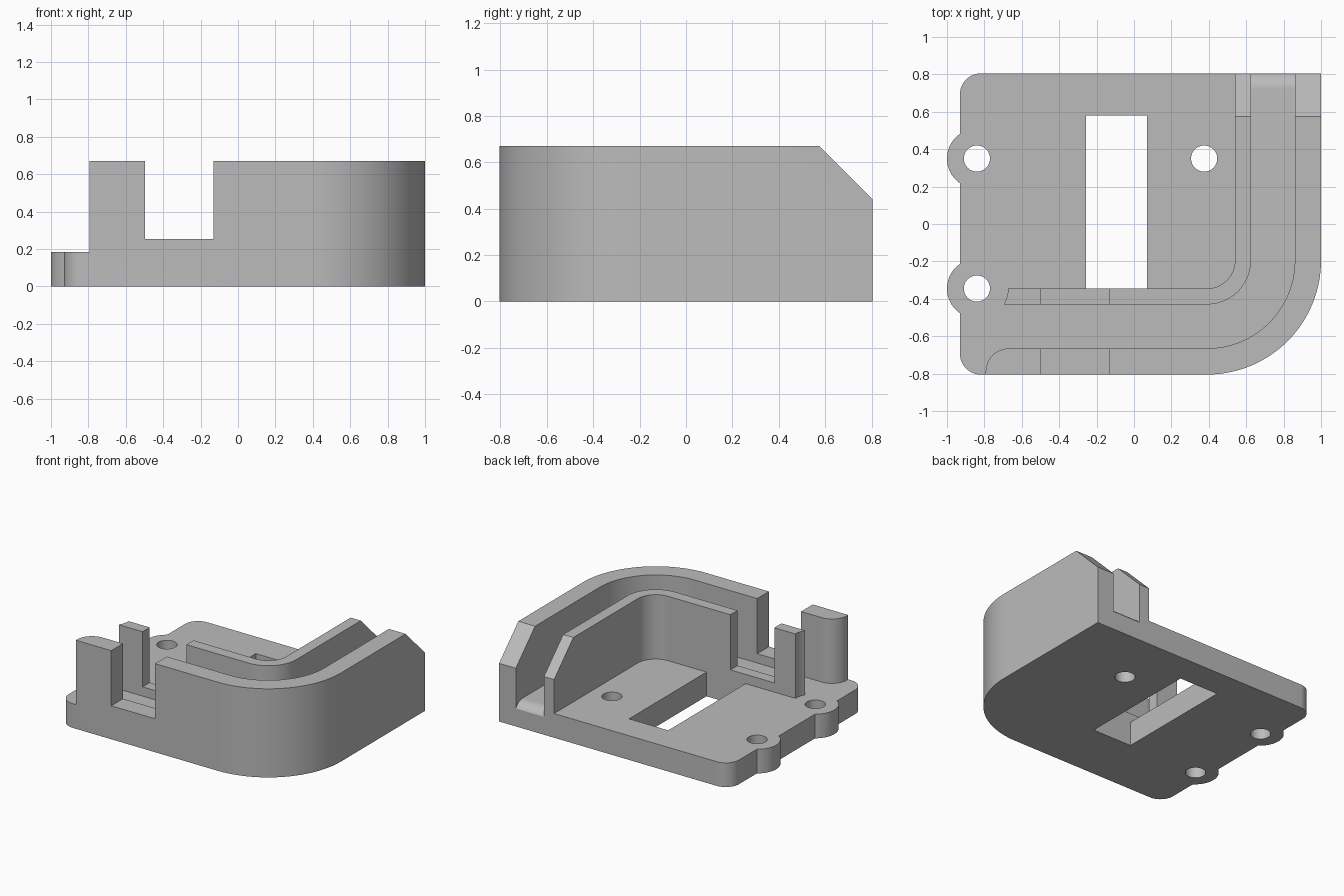
import bpy, bmesh
from math import radians, cos, sin, acos, degrees

cube = bpy.data.objects.get("Cube")
if cube:
    bpy.data.objects.remove(cube, do_unlink=True)

gray = bpy.data.materials.new("light_gray")
gray.use_nodes = True
color = (0.50, 0.50, 0.50, 1)
gray.diffuse_color = color
gray.node_tree.nodes["Principled BSDF"].inputs["Base Color"].default_value = color


def arc(cx, cy, r, start, end, n=24):
    angles = [radians(start + (end - start) * i / n) for i in range(n + 1)]
    return [(cx + r * cos(a), cy + r * sin(a)) for a in angles]


def prism(name, outline, low, high, axis="z"):
    """Extrude an outline along z, or a (y, z) outline along x."""
    bm = bmesh.new()
    place = (lambda p: (p[0], p[1], low)) if axis == "z" else (lambda p: (low, p[0], p[1]))
    face = bm.faces.new([bm.verts.new(place(p)) for p in outline])
    moved = bmesh.ops.extrude_face_region(bm, geom=[face])["geom"]
    step = (0, 0, high - low) if axis == "z" else (high - low, 0, 0)
    bmesh.ops.translate(bm, vec=step, verts=[v for v in moved if isinstance(v, bmesh.types.BMVert)])
    bmesh.ops.recalc_face_normals(bm, faces=bm.faces)
    mesh = bpy.data.meshes.new(name)
    bm.to_mesh(mesh)
    bm.free()
    mesh.materials.append(gray)
    obj = bpy.data.objects.new(name, mesh)
    bpy.context.collection.objects.link(obj)
    return obj


def box(x0, x1, y0, y1):
    return [(x0, y0), (x1, y0), (x1, y1), (x0, y1)]


FLOOR, TOP, FAR = 0.183, 0.67, 2
LEFT, BACK = -0.93, 0.805
CX, CY = 0.39, -0.195            # shared centre of all the wall bends
HOLE_X, HOLE_YS = -0.84, (0.35, -0.345)
EAR = 0.16


def bend(r):
    return arc(CX, CY, r, -90, 0, 32)


# Full-height body: big front bend, small left corners, two screw ears
ear_angle = degrees(acos((LEFT - HOLE_X) / EAR))
outline = bend(0.61) + [(1, BACK)] + arc(LEFT + 0.11, BACK - 0.11, 0.11, 90, 180, 12)
for y in HOLE_YS:
    outline += arc(HOLE_X, y, EAR, ear_angle, 360 - ear_angle)
outline += arc(LEFT + 0.11, 0.11 - BACK, 0.11, 180, 270, 12)
body = prism("walled_base", outline, 0, TOP)

cutters = [
    # Room inside the inner wall, and the channel between both walls
    prism("room_cutter", [(-FAR, CY - 0.15)] + bend(0.15) + [(CX + 0.15, FAR), (-FAR, FAR)], FLOOR, 1),
    prism("channel_cutter", [(-FAR, CY - 0.47)] + bend(0.47) + [(CX + 0.47, FAR), (CX + 0.235, FAR)]
          + bend(0.235)[::-1] + [(-FAR, CY - 0.235)], FLOOR, 1),
    # Left ends of the walls
    prism("screw_clearance_cutter", arc(HOLE_X, HOLE_YS[1], 0.167, 0, 352.5, 47), FLOOR, 1),
    prism("wall_end_cutter", [(-FAR, -FAR), (-0.793, -FAR)] + arc(-0.668, -0.79, 0.125, 180, 90, 16)
          + [(-0.668, -0.6), (-FAR, -0.6)], FLOOR, 1),
    # Front notch, sloped back ends and rounded channel lip
    prism("notch_cutter", box(-0.497, -0.13, -FAR, -0.25), 0.253, 1),
    prism("slope_cutter", [(0.375, 0.87), (1.005, 0.24), (1.005, 0.87)], 0.3, 1.5, "x"),
    prism("lip_cutter", arc(0.72, FLOOR - 0.1, 0.1, 90, 30, 12)
          + [(0.9, FLOOR - 0.05), (0.9, 0.3), (0.72, 0.3)], CX + 0.235, CX + 0.47, "x"),
    # Slot and screw holes
    prism("slot_cutter", box(-0.257, 0.07, CY - 0.15, 0.58), -1, 0.4),
]
for x, y in [(HOLE_X, HOLE_YS[0]), (HOLE_X, HOLE_YS[1]), (0.375, 0.35)]:
    cutters.append(prism("hole_cutter", arc(x, y, 0.07, 0, 348.75, 31), -1, 0.5))

bpy.context.view_layer.objects.active = body
for cutter in cutters:
    mod = body.modifiers.new(cutter.name, "BOOLEAN")
    mod.operation, mod.solver, mod.object = "DIFFERENCE", "EXACT", cutter
    bpy.ops.object.modifier_apply(modifier=mod.name)
    bpy.data.objects.remove(cutter, do_unlink=True)

bpy.ops.object.select_all(action="DESELECT")
body.select_set(True)
bpy.ops.object.shade_smooth_by_angle(angle=radians(30))
